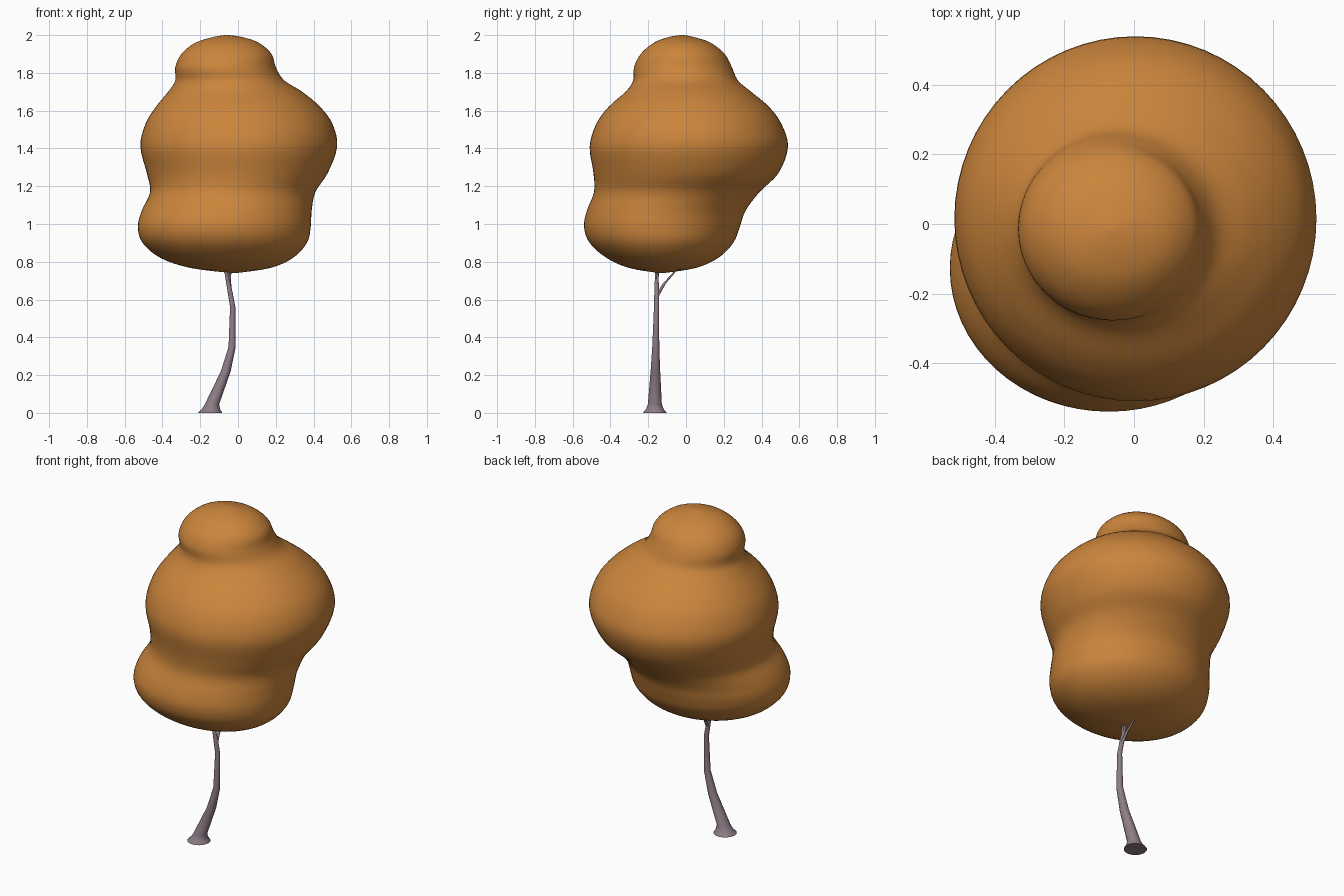
import bpy, math
from mathutils import Vector

if "Cube" in bpy.data.objects:
    bpy.data.objects.remove(bpy.data.objects["Cube"])


def material(name, rgb):
    m = bpy.data.materials.new(name)
    m.diffuse_color = (*rgb, 1)
    m.use_nodes = True
    m.node_tree.nodes["Principled BSDF"].inputs["Base Color"].default_value = m.diffuse_color
    return m


def loft(name, rings, mat, angle):
    """Skin a stack of rings and close both ends with a fan."""
    n = len(rings[0])
    verts = [p for r in rings for p in r]
    faces = [(i * n + j, i * n + (j + 1) % n, (i + 1) * n + (j + 1) % n, (i + 1) * n + j)
             for i in range(len(rings) - 1) for j in range(n)]
    for k, ring in ((0, rings[0]), (len(rings) - 1, rings[-1])):
        verts.append(sum((Vector(p) for p in ring), Vector()) / n)
        c = len(verts) - 1
        for j in range(n):
            a, b = k * n + j, k * n + (j + 1) % n
            faces.append((b, a, c) if k == 0 else (a, b, c))
    me = bpy.data.meshes.new(name)
    me.from_pydata(verts, [], faces)
    me.materials.append(mat)
    ob = bpy.data.objects.new(name, me)
    bpy.context.collection.objects.link(ob)
    bpy.ops.object.select_all(action='DESELECT')
    ob.select_set(True)
    bpy.context.view_layer.objects.active = ob
    bpy.ops.object.shade_smooth_by_angle(angle=math.radians(angle))
    return ob


def ellipse(cx, cy, z, rx, ry, n):
    return [(cx + rx * math.cos(t), cy + ry * math.sin(t), z)
            for t in (2 * math.pi * j / n for j in range(n))]


def spline(a, b, c, d, t):
    return [0.5 * (2 * q + (r - p) * t + (2 * p - 5 * q + 4 * r - s) * t * t
                   + (3 * q - p - 3 * r + s) * t ** 3) for p, q, r, s in zip(a, b, c, d)]


leaf = material("autumn_leaf", (0.60, 0.235, 0.045))
bark = material("bark", (0.27, 0.205, 0.24))

# Foliage: three blended lobes, as z, left, right, front, back extents
profile = [
    (0.74, -0.03, -0.01, -0.14, -0.12),
    (0.767, -0.25, 0.17, -0.30, 0.05),
    (0.82, -0.41, 0.29, -0.42, 0.17),
    (0.90, -0.505, 0.365, -0.51, 0.25),
    (0.985, -0.53, 0.385, -0.54, 0.285),
    (1.07, -0.51, 0.39, -0.525, 0.315),
    (1.17, -0.465, 0.41, -0.487, 0.39),
    (1.27, -0.483, 0.475, -0.49, 0.49),
    (1.41, -0.517, 0.525, -0.51, 0.54),
    (1.53, -0.49, 0.50, -0.475, 0.505),
    (1.62, -0.435, 0.435, -0.41, 0.44),
    (1.70, -0.37, 0.34, -0.32, 0.345),
    (1.76, -0.332, 0.245, -0.28, 0.275),
    (1.83, -0.332, 0.20, -0.275, 0.243),
    (1.90, -0.30, 0.178, -0.24, 0.205),
    (1.96, -0.225, 0.11, -0.17, 0.13),
    (1.99, -0.13, 0.02, -0.09, 0.04),
    (2.0, -0.07, -0.05, -0.03, -0.01),
]
rings = []
for i in range(len(profile) - 1):
    quad = [profile[min(max(i + o, 0), len(profile) - 1)] for o in (-1, 0, 1, 2)]
    for s in range(4):
        z, l, r, f, b = spline(*quad, s / 4)
        rings.append(ellipse((l + r) / 2, (f + b) / 2, z, (r - l) / 2, (b - f) / 2, 64))
z, l, r, f, b = profile[-1]
rings.append(ellipse((l + r) / 2, (f + b) / 2, z, (r - l) / 2, (b - f) / 2, 64))
loft("foliage", rings, leaf, 60)


def limb(name, path, n):
    """Tapered limb through (x, y, z, radius) points."""
    loft(name, [ellipse(x, y, z, r, r, n) for x, y, z, r in path], bark, 60)


# Trunk with flared foot and kinked stem
limb("trunk", [(-0.148, -0.165, 0, 0.065), (-0.143, -0.165, 0.02, 0.048),
               (-0.138, -0.165, 0.045, 0.038), (-0.065, -0.162, 0.22, 0.026),
               (-0.031, -0.16, 0.35, 0.019), (-0.028, -0.156, 0.56, 0.014),
               (-0.042, -0.155, 0.64, 0.013), (-0.062, -0.155, 0.74, 0.009),
               (-0.08, -0.15, 0.85, 0.006)], 14)

# Thin twigs disappearing into the foliage
limb("back_twig", [(-0.038, -0.155, 0.615, 0.010), (-0.044, -0.115, 0.685, 0.008),
                   (-0.052, -0.07, 0.735, 0.006), (-0.06, -0.02, 0.80, 0.004)], 8)
limb("side_twig", [(-0.048, -0.155, 0.665, 0.009), (-0.042, -0.15, 0.73, 0.006),
                   (-0.03, -0.15, 0.82, 0.004)], 8)
